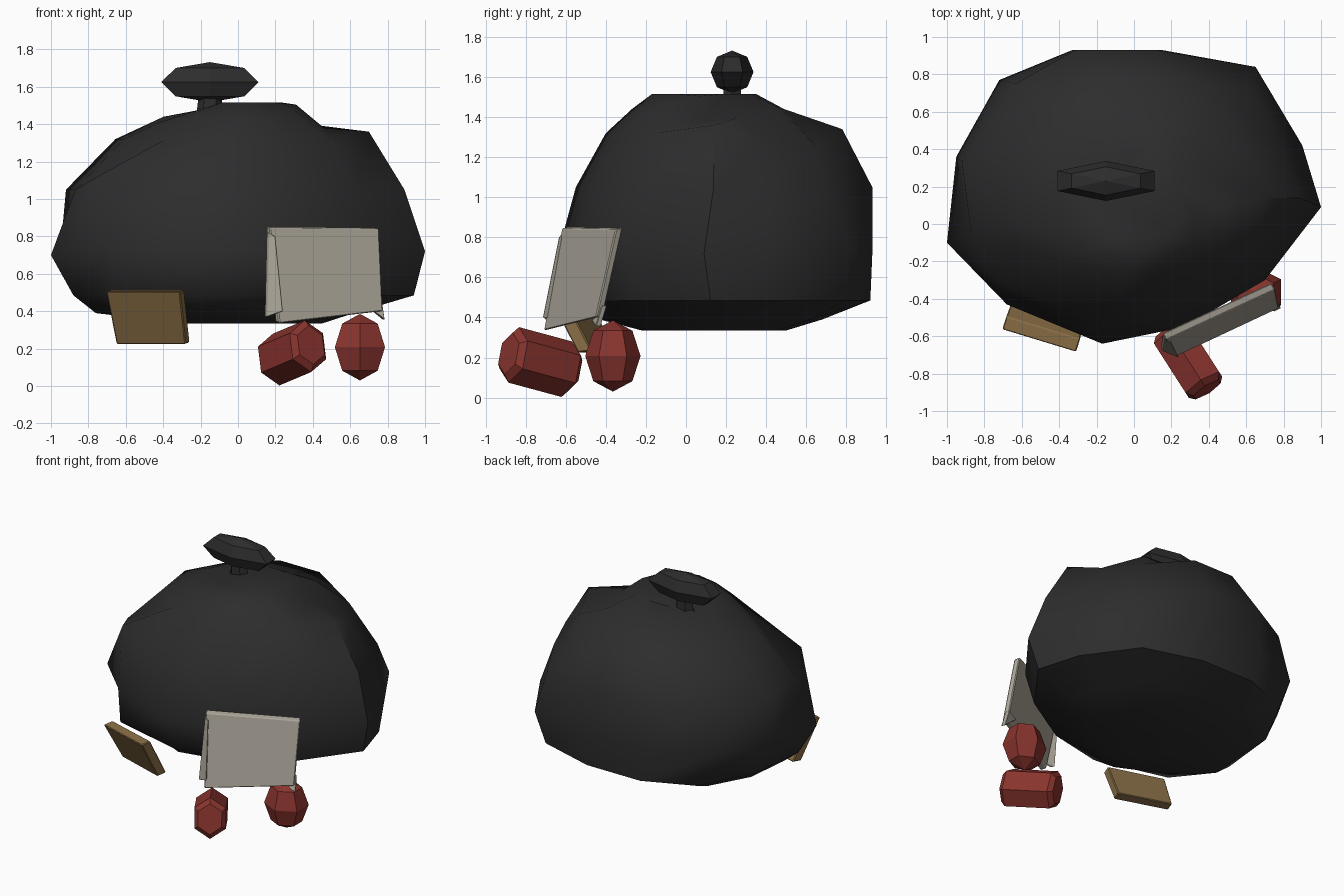
import bpy, bmesh, math
from mathutils import Vector

if "Cube" in bpy.data.objects:
    bpy.data.objects.remove(bpy.data.objects["Cube"], do_unlink=True)


def material(name, r, g, b):
    m = bpy.data.materials.new(name)
    m.use_nodes = True
    m.diffuse_color = (r, g, b, 1)
    bsdf = m.node_tree.nodes["Principled BSDF"]
    bsdf.inputs["Base Color"].default_value = (r, g, b, 1)
    bsdf.inputs["Roughness"].default_value = 0.8
    return m


BLACK = material("bag black", 0.026, 0.026, 0.026)
RED = material("can red", 0.25, 0.034, 0.027)
PAPER = material("paper grey", 0.40, 0.37, 0.31)
BROWN = material("cardboard brown", 0.26, 0.16, 0.062)


def finish(name, bm, mat, smooth=None):
    bmesh.ops.recalc_face_normals(bm, faces=bm.faces)
    me = bpy.data.meshes.new(name)
    bm.to_mesh(me)
    bm.free()
    me.materials.append(mat)
    ob = bpy.data.objects.new(name, me)
    bpy.context.collection.objects.link(ob)
    if smooth:
        bpy.ops.object.select_all(action='DESELECT')
        ob.select_set(True)
        bpy.context.view_layer.objects.active = ob
        bpy.ops.object.shade_smooth_by_angle(angle=math.radians(smooth))


def loft(rings):
    """Skin a list of equal point rings and close both ends."""
    bm = bmesh.new()
    vs = [[bm.verts.new(p) for p in ring] for ring in rings]
    n = len(vs[0])
    for a, b in zip(vs, vs[1:]):
        for i in range(n):
            j = (i + 1) % n
            bm.faces.new((a[i], a[j], b[j], b[i]))
    bm.faces.new(vs[0])
    bm.faces.new(vs[-1])
    return bm


def ball(name, centre, size, mat):
    """Six-sided ball, flat toward +x and -x."""
    bm = bmesh.new()
    bmesh.ops.create_uvsphere(bm, u_segments=6, v_segments=4, radius=1)
    widest = max(v.co.x for v in bm.verts)
    for v in bm.verts:
        v.co.x /= widest
        v.co = Vector(centre) + v.co * Vector(size)
    finish(name, bm, mat)


def slab(name, front, back_offset, mat, bevel):
    """Leaning sheet from four front corners and a thickness vector."""
    back = [Vector(p) + Vector(back_offset) for p in front]
    bm = loft([front, back])
    bmesh.ops.bevel(bm, geom=bm.edges[:], offset=bevel, segments=1, affect='EDGES')
    finish(name, bm, mat)


# Bag: one irregular outline fitted to a box at each height
outline = [(-1, -.1), (-.66, -.41), (-.17, -.64), (.27, -.55), (.7, -.3), (1, .09),
           (.9, .42), (.65, .84), (.15, .93), (-.33, .93), (-.72, .77), (-.95, .36)]
# z, x min, x max, y min, y max
levels = [(.335, -.3, .45, -.22, .5), (.39, -.76, .62, -.43, .68),
          (.485, -.88, .94, -.57, .92), (.72, -1, 1, -.64, .93),
          (1.05, -.92, .89, -.55, .93), (1.32, -.66, .70, -.40, .76),
          (1.44, -.42, .46, -.27, .52), (1.515, -.16, .26, -.17, .35)]
rings = []
for z, x0, x1, y0, y1 in levels:
    rings.append([Vector((x0 + (x + 1) / 2 * (x1 - x0),
                          y0 + (y + .64) / 1.57 * (y1 - y0), z)) for x, y in outline])

# Pulled lumps and the dents beside them: (level, outline point) -> shift
tweaks = {(2, 1): (-.09, -.08, 0), (2, 7): (-.03, -.04, 0),
          (3, 0): (0, 0, -.02), (3, 1): (-.02, -.02, .01),
          (4, 0): (.05, -.01, 0), (4, 1): (-.12, .03, .08), (4, 6): (-.02, -.02, -.02),
          (4, 7): (.06, -.12, -.08), (4, 10): (.03, -.03, 0), (4, 11): (-.045, -.06, 0),
          (5, 0): (.05, 0, 0), (5, 1): (.04, .03, 0), (5, 5): (0, 0, .04),
          (5, 6): (-.03, 0, -.04), (5, 7): (-.01, -.04, -.07), (5, 8): (0, .02, .02),
          (5, 9): (0, .02, .02), (5, 11): (-.03, -.02, 0),
          (6, 0): (0, 0, -.03), (6, 4): (-.02, 0, .03), (6, 5): (0, 0, -.06),
          (6, 6): (-.04, 0, -.04), (6, 8): (0, -.03, 0), (6, 9): (0, -.03, 0),
          (7, 0): (0, 0, -.03), (7, 5): (.05, 0, -.01), (7, 10): (0, 0, -.03),
          (7, 11): (0, 0, -.04)}
for (lv, i), d in tweaks.items():
    rings[lv][i] += Vector(d)
bm = loft(rings)
bmesh.ops.triangulate(bm, faces=[f for f in bm.faces if len(f.verts) > 4])
finish("bag", bm, BLACK, 45)

# Gathered neck and knot
neck = []
for z, rx, ry in [(1.40, .16, .11), (1.47, .07, .05), (1.56, .06, .05)]:
    neck.append([(-.15 + rx * math.cos(a * math.pi / 3),
                  .23 + ry * math.sin(a * math.pi / 3), z) for a in range(6)])
finish("neck", loft(neck), BLACK)
ball("knot", (-.15, .23, 1.625), (.26, .107, .107), BLACK)

# Red cans: one upright and rounded, one lying on its side
ball("upright_can", (.652, -.365, .208), (.134, .138, .178), RED)
start, end = Vector((.188, -.57, .135)), Vector((.39, -.885, .22))
axis = (end - start).normalized()
side = axis.cross(Vector((0, 0, 1))).normalized()
up = side.cross(axis)
can = []
for t, s in [(0, .75), (.08, 1), (.92, 1), (1, .75)]:
    c = start.lerp(end, t)
    can.append([c + s * (side * .122 * math.cos(a) + up * .142 * math.sin(a))
                for a in (math.radians(30 + 60 * k) for k in range(6))])
finish("lying_can", loft(can), RED)

# Paper packet with a torn flap and folded corner
slab("paper_packet", [(.17, -.62, .845), (.755, -.35, .84), (.775, -.45, .40), (.22, -.71, .335)],
     (-.02, .035, .008), PAPER, .006)
slab("packet_flap", [(.165, -.62, .82), (.20, -.635, .80), (.24, -.715, .40), (.155, -.68, .37)],
     (-.012, .025, 0), PAPER, .003)
slab("packet_corner", [(.69, -.44, .43), (.77, -.42, .46), (.785, -.45, .355), (.75, -.47, .385)],
     (-.012, .025, 0), PAPER, .003)

# Cardboard piece leaning under the bag
slab("cardboard", [(-.705, -.565, .505), (-.31, -.685, .505), (-.28, -.54, .225), (-.65, -.42, .225)],
     (.022, .07, .008), BROWN, .006)
